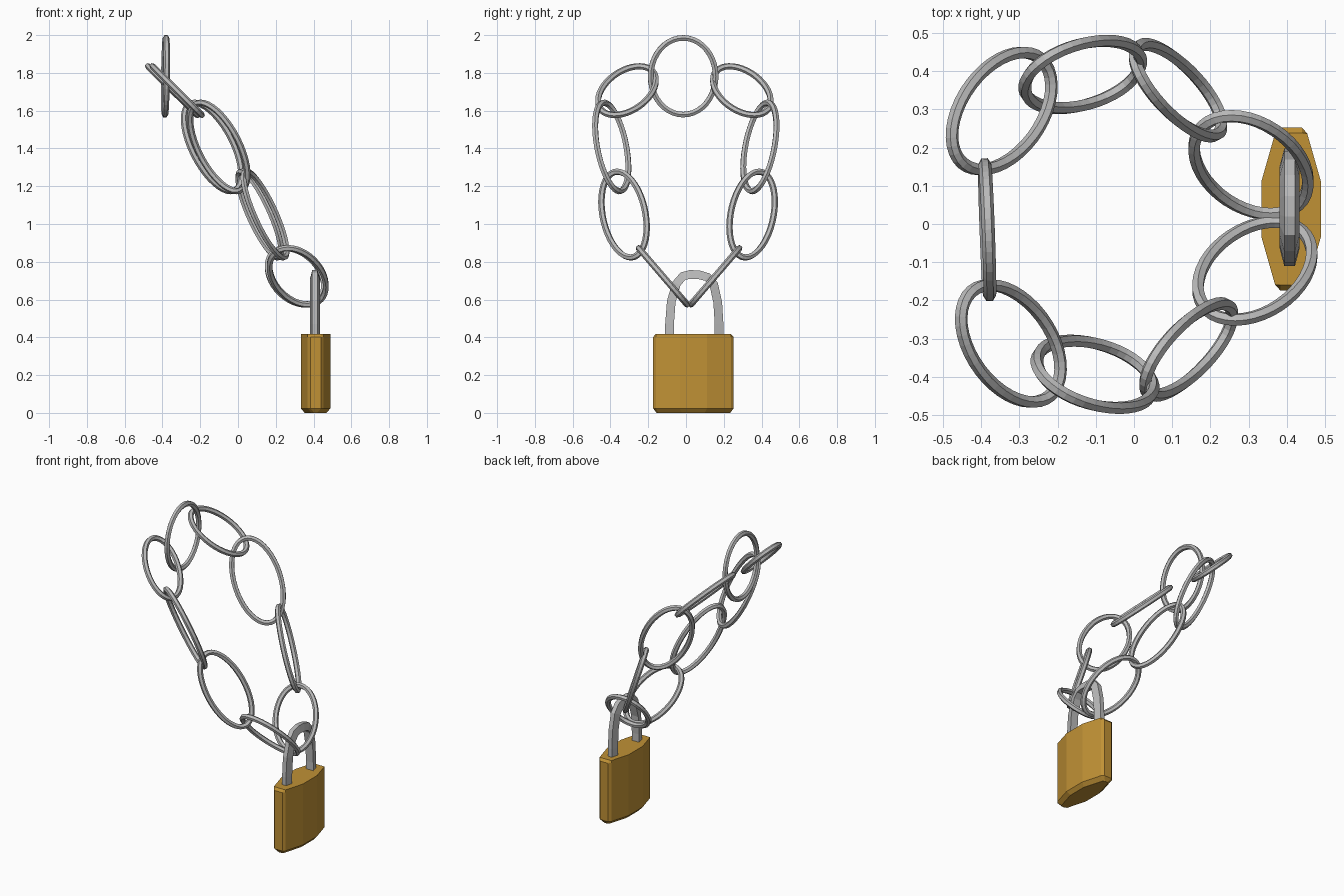
import bpy, bmesh, math
from mathutils import Vector

if "Cube" in bpy.data.objects:
    bpy.data.objects.remove(bpy.data.objects["Cube"])


def material(name, rgb):
    m = bpy.data.materials.new(name)
    m.diffuse_color = (*rgb, 1)
    m.use_nodes = True
    m.node_tree.nodes["Principled BSDF"].inputs["Base Color"].default_value = m.diffuse_color
    return m


STEEL = material("steel", (0.49, 0.49, 0.49))
BRASS = material("brass", (0.53, 0.285, 0.036))


def skin(name, loops, mat, closed):
    """Join a row of equal point loops with quads; cap the ends if open."""
    bm = bmesh.new()
    rings = [[bm.verts.new(p) for p in loop] for loop in loops]
    n = len(rings[0])
    for i in range(len(rings) if closed else len(rings) - 1):
        a, b = rings[i], rings[(i + 1) % len(rings)]
        for k in range(n):
            bm.faces.new((a[k], a[(k + 1) % n], b[(k + 1) % n], b[k]))
    if not closed:
        bm.faces.new(rings[0])
        bm.faces.new(rings[-1])
    bmesh.ops.recalc_face_normals(bm, faces=bm.faces)
    me = bpy.data.meshes.new(name)
    bm.to_mesh(me)
    bm.free()
    me.materials.append(mat)
    ob = bpy.data.objects.new(name, me)
    bpy.context.collection.objects.link(ob)
    return ob


def tube(name, path, normal, section, mat, closed):
    """Sweep a section, given as (in-plane, normal) offsets, along a planar path."""
    loops, n = [], len(path)
    for i, p in enumerate(path):
        if closed:
            t = path[(i + 1) % n] - path[i - 1]
        else:
            t = path[min(i + 1, n - 1)] - path[max(i - 1, 0)]
        side = t.cross(normal).normalized()
        loops.append([p + a * side + b * normal for a, b in section])
    return skin(name, loops, mat, closed)


HEXAGON = [(0.017 * math.cos(a), 0.017 * math.sin(a))
           for a in (math.tau * (k + 0.5) / 6 for k in range(6))]


def link(name, centre, half, px, pz, mirror=1):
    """Oval link: half extents per axis, with x and z phase (degrees) against y."""
    px, pz = math.radians(px), math.radians(pz)
    c = Vector(centre)
    u = Vector((half[0] * math.cos(px), mirror * half[1], half[2] * math.cos(pz)))
    v = Vector((-half[0] * math.sin(px), 0, -half[2] * math.sin(pz)))
    path = [c + u * math.cos(t) + v * math.sin(t)
            for t in (math.tau * k / 40 for k in range(40))]
    tube(name, path, u.cross(v).normalized(), HEXAGON, STEEL, True)


# Chain: one top link, then four pairs running down to the padlock
link("top_link", (-0.384, -0.015, 1.782), (0.007, 0.172, 0.203), 155, 90)
pairs = [  # name, left x y, right x y, z, half extents, phases
    ("upper_link", (-0.322, -0.3125), (-0.346, 0.2955), 1.706, (0.130, 0.153, 0.129), 115, 295),
    ("middle_link", (-0.102, -0.393), (-0.134, 0.391), 1.408, (0.152, 0.088, 0.234), 113, 242),
    ("lower_link", (0.143, -0.328), (0.115, 0.350), 1.050, (0.114, 0.120, 0.227), 41, -107),
    ("end_link", (0.316, -0.122), (0.306, 0.154), 0.723, (0.149, 0.128, 0.149), 70, 180),
]
for name, left, right, z, half, px, pz in pairs:
    link(name + "_left", (*left, z), half, px, pz)
    link(name + "_right", (*right, z), half, px, pz, -1)

# Padlock shackle: bar that narrows towards its outside, bent into an arch
arch = [(-0.087, 0.38), (-0.087, 0.47), (-0.078, 0.59), (-0.05, 0.685), (-0.016, 0.724),
        (0.022, 0.733), (0.07, 0.731), (0.115, 0.718), (0.147, 0.68), (0.168, 0.585),
        (0.175, 0.47), (0.175, 0.38)]
wedge = [(0.023, 0.026), (0.023, -0.026), (-0.023, -0.014), (-0.023, 0.014)]
tube("shackle", [Vector((0.407, y, z)) for y, z in arch], Vector((1, 0, 0)),
     wedge, STEEL, False)

# Padlock body: faceted outline, chamfered at the bottom and at the top ends
quarter = [(0.078, 0.072), (0.042, 0.198), (0.028, 0.213)]


def outline(z, dx, dy, dend):
    q = [(x - dx, y - (dend if i == 2 else dy)) for i, (x, y) in enumerate(quarter)]
    pts = (q + [(-x, y) for x, y in reversed(q)] + [(-x, -y) for x, y in q]
           + [(x, -y) for x, y in reversed(q)])
    return [(0.411 + x, 0.039 + y, z) for x, y in pts]


skin("padlock_body", [outline(0.0, 0.02, 0.012, 0.018), outline(0.024, 0, 0, 0),
                      outline(0.402, 0, 0, 0), outline(0.418, 0, 0, 0.014)], BRASS, False)
